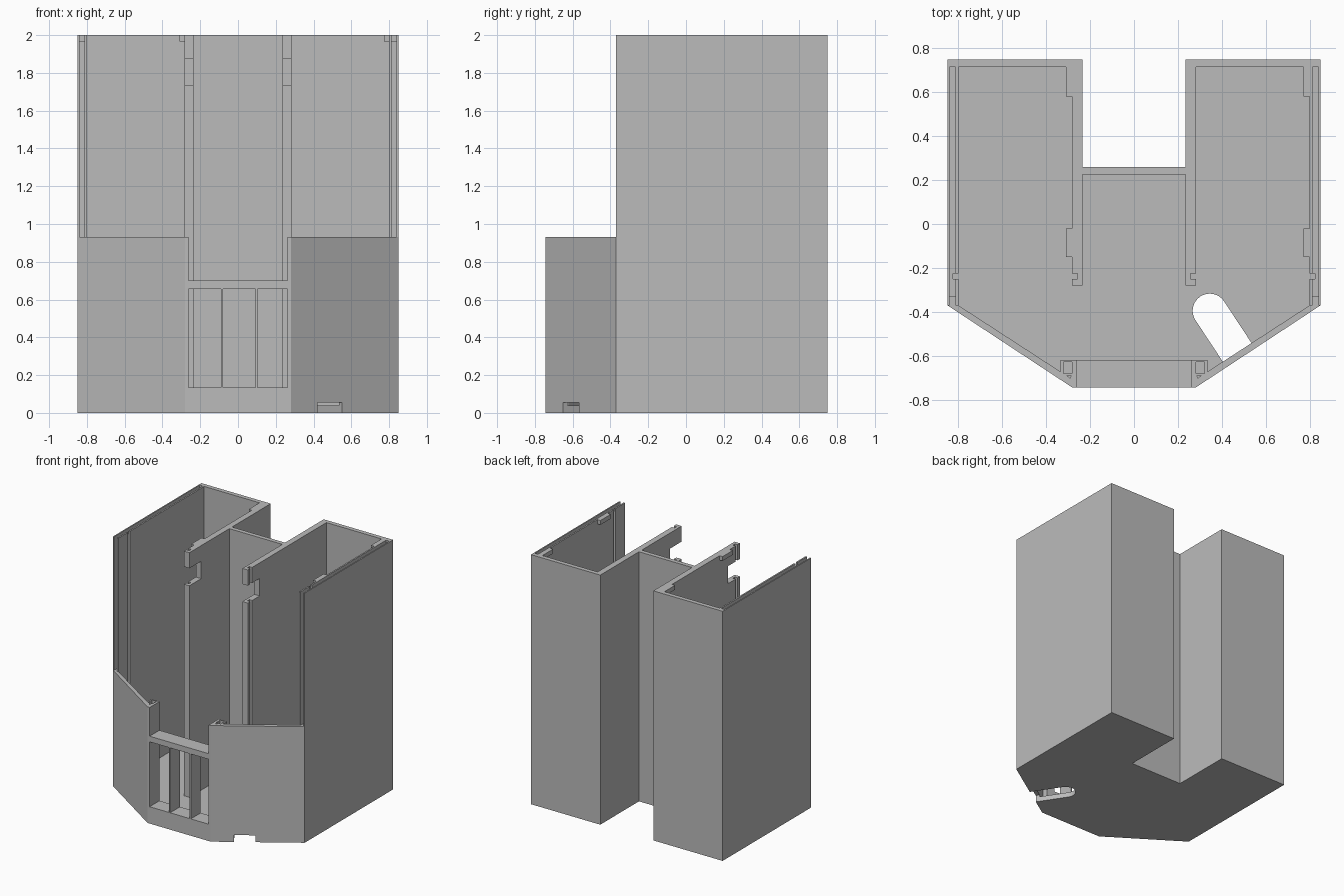
import bpy
import bmesh
import math
from mathutils import Vector

old = bpy.data.objects.get("Cube")
if old:
    bpy.data.objects.remove(old, do_unlink=True)

# Single plain grey plastic
grey = bpy.data.materials.new("grey plastic")
grey.use_nodes = True
colour = (0.5, 0.5, 0.5, 1)
grey.diffuse_color = colour
grey.node_tree.nodes["Principled BSDF"].inputs["Base Color"].default_value = colour

TOP, STEP, FLOOR = 2.0, 0.93, 0.04


def prism(name, pts, z0, z1):
    """Extrude a plan outline between two heights."""
    bm = bmesh.new()
    face = bm.faces.new([bm.verts.new((x, y, z0)) for x, y in pts])
    up = bmesh.ops.extrude_face_region(bm, geom=[face])["geom"]
    bmesh.ops.translate(bm, vec=(0, 0, z1 - z0),
                        verts=[v for v in up if isinstance(v, bmesh.types.BMVert)])
    bmesh.ops.recalc_face_normals(bm, faces=bm.faces)
    mesh = bpy.data.meshes.new(name)
    bm.to_mesh(mesh)
    bm.free()
    mesh.materials.append(grey)
    obj = bpy.data.objects.new(name, mesh)
    bpy.context.collection.objects.link(obj)
    return obj


def box(name, x0, x1, y0, y1, z0, z1):
    return prism(name, [(x0, y0), (x1, y0), (x1, y1), (x0, y1)], z0, z1)


def flip(pts, side):
    return [(x * side, y) for x, y in pts]


def combine(target, tool, operation):
    """Apply a boolean with a temporary tool, then remove the tool."""
    tool.hide_render = True
    mod = target.modifiers.new("combine", "BOOLEAN")
    mod.operation, mod.object, mod.solver = operation, tool, "EXACT"
    bpy.context.view_layer.objects.active = target
    bpy.ops.object.modifier_apply(modifier=mod.name)
    bpy.data.objects.remove(tool, do_unlink=True)


def cut(target, tool):
    combine(target, tool, "DIFFERENCE")


# Floor plate with the rear recess
half = [(0.235, 0.26), (0.235, 0.75), (0.85, 0.75), (0.85, -0.37), (0.28, -0.745)]
shell = prism("housing_shell", half + flip(reversed(half), -1), 0, FLOOR)

# Wall behind the centre bay
combine(shell, box("centre_back_wall", -0.26, 0.26, 0.225, 0.26, 0, TOP), "UNION")

for side in (-1, 1):
    # Tall U-shaped tower wall; hooked inner edge carries a panel groove
    tower = prism("tower_wall", flip([
        (0.85, -0.37), (0.85, 0.75), (0.235, 0.75), (0.235, -0.28),
        (0.283, -0.28), (0.283, -0.25), (0.258, -0.25), (0.258, -0.225),
        (0.283, -0.225), (0.283, 0.715), (0.8, 0.715), (0.8, -0.225),
        (0.825, -0.225), (0.825, -0.25), (0.8, -0.25), (0.8, -0.37)], side), 0, TOP)
    # Lid groove along the top and front edge of the outer wall
    for name, y0, y1, z0, z1 in (("top_groove", -0.4, 0.715, 1.97, 2.1),
                                 ("front_groove", -0.4, -0.33, STEP, 2.1)):
        x0, x1 = sorted((0.812 * side, 0.84 * side))
        cut(tower, box(name, x0, x1, y0, y1, z0, z1))
    # Notch near the top of the inner wall
    x0, x1 = sorted((0.2 * side, 0.32 * side))
    cut(tower, box("wall_notch", x0, x1, -0.3, -0.13, 1.735, 1.875))
    combine(shell, tower, "UNION")

    # Low slanted front wall with its corner post
    slant = prism("slanted_wall", flip([
        (0.85, -0.37), (0.8, -0.37), (0.335, -0.672), (0.335, -0.62),
        (0.262, -0.62), (0.262, -0.745), (0.28, -0.745)], side), 0, STEP)
    # Pockets in the post top
    x0, x1 = sorted((0.282 * side, 0.322 * side))
    cut(slant, box("post_pocket", x0, x1, -0.68, -0.628, STEP - 0.1, STEP + 0.1))
    cut(slant, prism("post_pin_hole", flip(
        [(0.287, -0.69), (0.305, -0.69), (0.29, -0.702)], side), STEP - 0.05, STEP + 0.1))
    combine(shell, slant, "UNION")

# Front frame with one window opening
frame = box("front_frame", -0.262, 0.262, -0.745, -0.62, 0, 0.70)
cut(frame, box("window_opening", -0.3, 0.3, -0.8, -0.5, 0.135, 0.655))
combine(shell, frame, "UNION")

# Cable slot through the floor and the foot of the slanted wall
centre = Vector((0.345, -0.395))
out = Vector((0.55, -0.835)).normalized()
across = Vector((-out.y, out.x))
R = 0.078
arc = [centre + R * (math.cos(a) * across - math.sin(a) * out)
       for a in (math.pi * i / 16 for i in range(17))]
slot = arc + [centre - R * across + 0.5 * out, centre + R * across + 0.5 * out]
cut(shell, prism("cable_slot", [tuple(p) for p in slot], -0.1, 0.055))

# Merge coplanar faces left by the unions
bm = bmesh.new()
bm.from_mesh(shell.data)
bmesh.ops.remove_doubles(bm, verts=bm.verts, dist=0.0001)
bmesh.ops.dissolve_limit(bm, angle_limit=0.01, verts=bm.verts, edges=bm.edges)
bm.to_mesh(shell.data)
bm.free()

# Thin window bars
for name, x in (("right_window_bar", -0.085), ("left_window_bar", 0.098)):
    box(name, x - 0.005, x + 0.005, -0.745, -0.62, 0.135, 0.655)

# Lid clips: on the inner wall of one tower and the outer wall of the other
for tower, x0, x1 in (("right", -0.31, -0.283), ("left", 0.772, 0.8)):
    for place, y0, y1 in (("rear", 0.58, 0.715), ("front", -0.15, -0.02)):
        box(f"{tower}_{place}_clip", x0, x1, y0, y1, 1.965, TOP)
